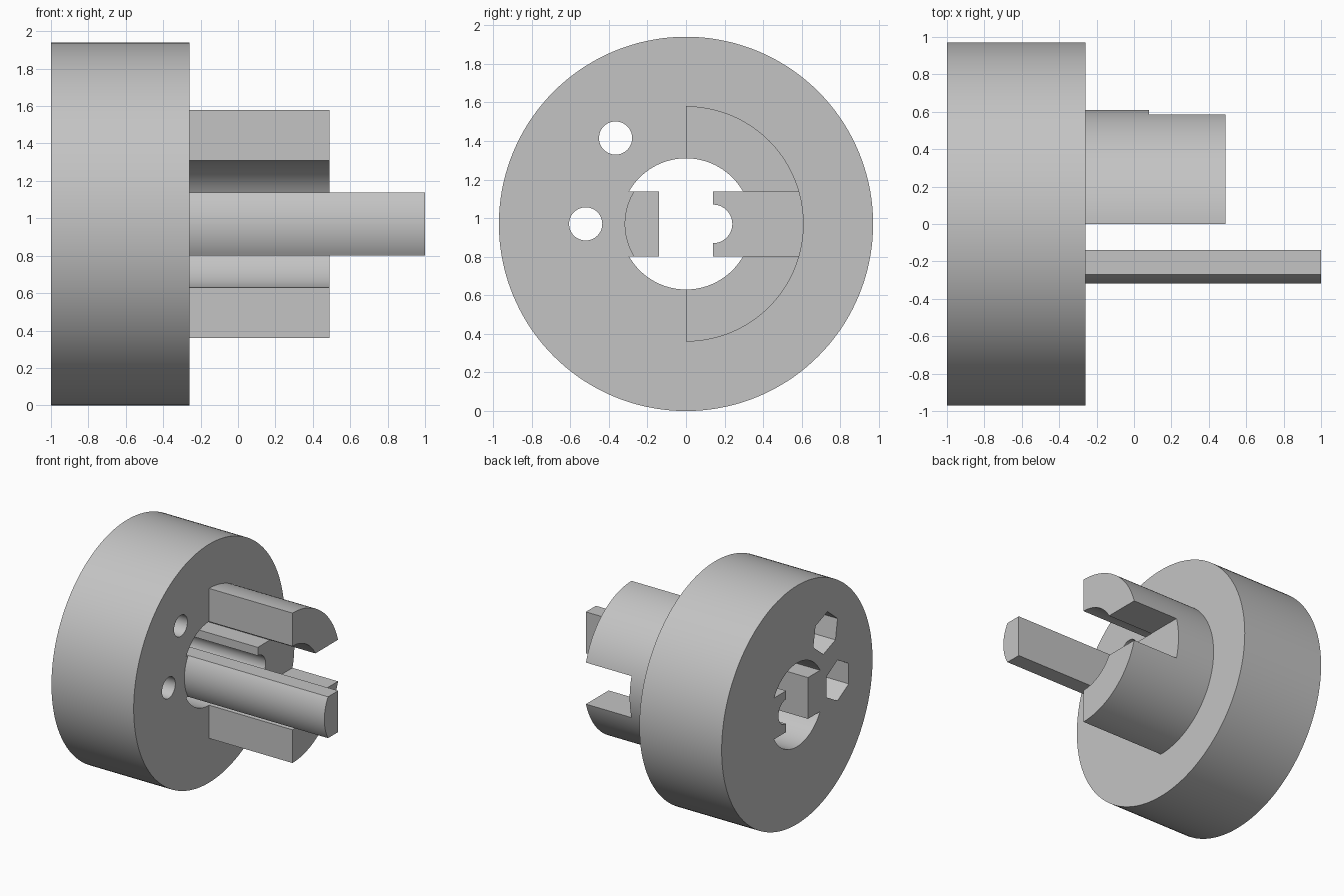
import bpy, bmesh
from math import sin, cos, asin, radians, degrees, atan2

if "Cube" in bpy.data.objects:
    bpy.data.objects.remove(bpy.data.objects["Cube"])

R = 0.97            # disc radius, also the axis height
BORE = 0.34
H = 0.168           # half height of the keys and the slot
KEY = 0.14          # distance of the key faces from the axis
BACK, FACE, FLOOR, TIP, END = -1, -0.26, 0.08, 0.49, 1

grey = bpy.data.materials.new("light grey")
grey.use_nodes = True
grey.diffuse_color = (0.55, 0.55, 0.55, 1)
grey.node_tree.nodes["Principled BSDF"].inputs["Base Color"].default_value = (0.55, 0.55, 0.55, 1)


def arc(r, a, b, cy=0, cz=0, step=3):
    n = max(2, round(abs(b - a) / step))
    angles = [radians(a + (b - a) * i / n) for i in range(n + 1)]
    return [(cy + r * cos(t), cz + r * sin(t)) for t in angles]


def circle(r, cy=0, cz=0, sides=48, turn=0):
    return arc(r, turn, turn + 360, cy, cz, 360 / sides)[:-1]


def prism(name, profile, x0, x1):
    """Extrude a (y, z) profile along the main axis."""
    bm = bmesh.new()
    base = bm.faces.new([bm.verts.new((x0, y, z + R)) for y, z in profile])
    out = bmesh.ops.extrude_face_region(bm, geom=[base])
    for v in out["geom"]:
        if isinstance(v, bmesh.types.BMVert):
            v.co.x = x1
    bmesh.ops.recalc_face_normals(bm, faces=bm.faces)
    mesh = bpy.data.meshes.new(name)
    bm.to_mesh(mesh)
    bm.free()
    mesh.materials.append(grey)
    obj = bpy.data.objects.new(name, mesh)
    bpy.context.collection.objects.link(obj)
    return obj


def activate(obj):
    bpy.ops.object.select_all(action="DESELECT")
    obj.select_set(True)
    bpy.context.view_layer.objects.active = obj


def cut(obj, profile, x0, x1):
    cutter = prism("cutter", profile, x0, x1)
    cutter.hide_render = True
    activate(obj)
    mod = obj.modifiers.new("cut", "BOOLEAN")
    mod.operation, mod.solver, mod.object = "DIFFERENCE", "EXACT", cutter
    bpy.ops.object.modifier_apply(modifier=mod.name)
    bpy.data.objects.remove(cutter)


# Shared outline pieces: the bore edge and the notched key
a = degrees(asin(H / BORE))
notched_key = [(KEY, -H)] + arc(0.1, -90, 90, KEY, step=6) + [(KEY, H)]

# Main disc with a keyed bore
disc = prism("disc", circle(R, sides=144), BACK, FACE)
bore = (arc(BORE, a, 180 - a) + [(-KEY, H), (-KEY, -H)]
        + arc(BORE, 180 + a, 360 - a) + notched_key)
cut(disc, bore, BACK - 0.1, FACE + 0.1)

# Bolt holes with hexagonal nut pockets at the back
for y, z in ((-0.52, 0), (-0.365, 0.445)):
    cut(disc, circle(0.086, y, z), BACK - 0.1, FACE + 0.1)
    turn = degrees(atan2(z, y)) + 30
    cut(disc, circle(0.166, y, z, 6, turn), BACK - 0.1, BACK + 0.4)

# Half collar, slotted at its tip into two jaws
half = (arc(BORE, 270, 360 - a) + notched_key + arc(BORE, a, 90)
        + arc(0.61, 90, -90, step=2.5))
collar = prism("half_collar", half, FACE, TIP)
s = H + 0.001
cut(collar, [(0.05, -s), (0.8, -s), (0.8, s), (0.05, s)], FLOOR, TIP + 0.1)

# Long key bar with a rounded outer side
b = degrees(asin(H / 0.318))
bar = prism("key_bar", arc(0.318, 180 - b, 180 + b) + [(-KEY, -H), (-KEY, H)], FACE, END)

for obj in (disc, collar, bar):
    activate(obj)
    bpy.ops.object.shade_smooth_by_angle(angle=radians(25))
